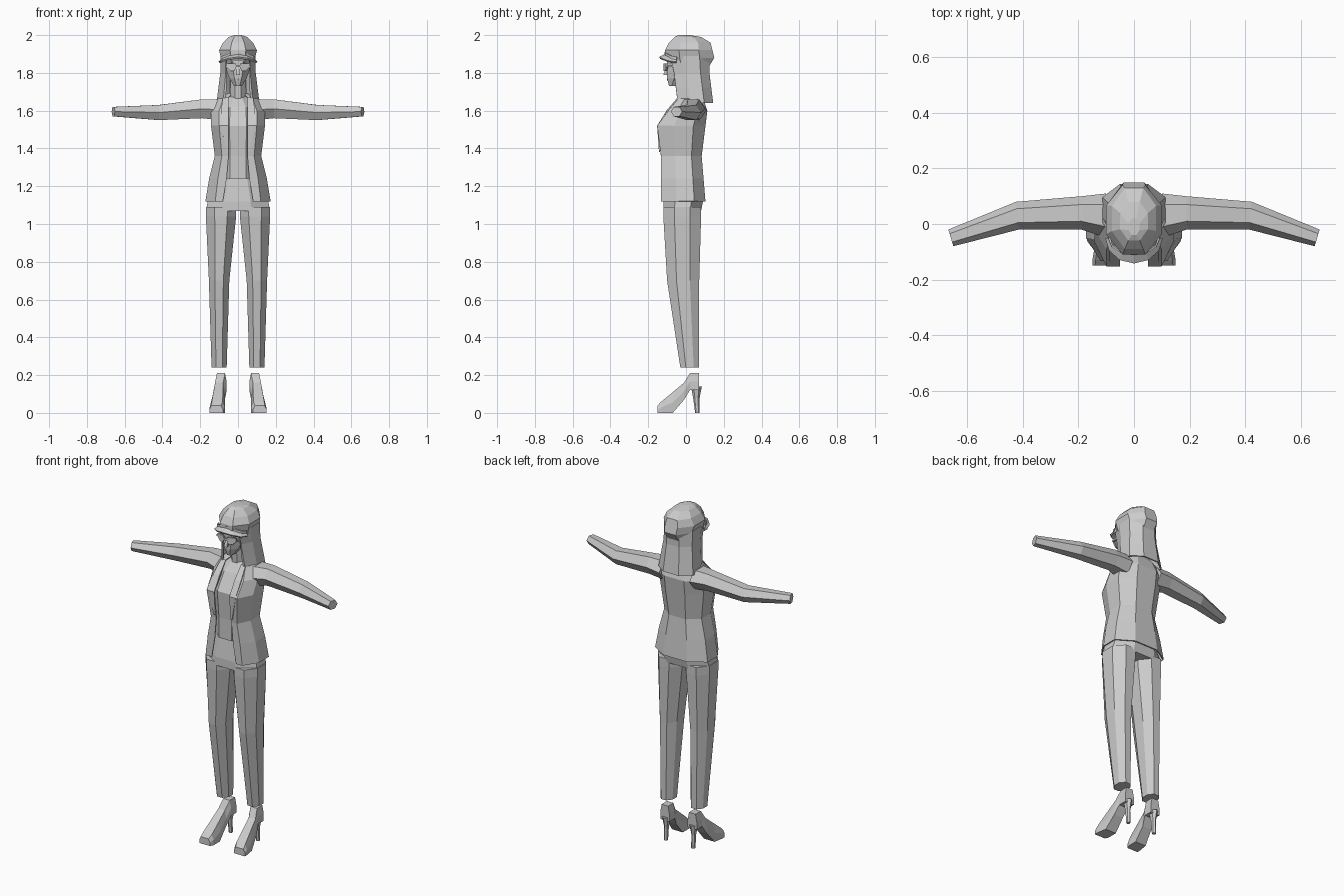
import bpy
import bmesh
import math

default_cube = bpy.data.objects.get("Cube")
if default_cube:
    bpy.data.objects.remove(default_cube, do_unlink=True)

grey = bpy.data.materials.new("plain grey")
grey.use_nodes = True
grey.diffuse_color = (.6, .6, .6, 1)
grey.node_tree.nodes["Principled BSDF"].inputs["Base Color"].default_value = grey.diffuse_color


def loft(name, rings, closed=True, mirror=False, thickness=0):
    """Bridge successive rings of points into one flat-shaded part."""
    bm = bmesh.new()
    rows = [[bm.verts.new(point) for point in ring] for ring in rings]
    count = len(rows[0])
    for lower, upper in zip(rows, rows[1:]):
        for i in range(count if closed else count - 1):
            j = (i + 1) % count
            bm.faces.new((lower[i], lower[j], upper[j], upper[i]))
    if closed:
        bm.faces.new(rows[0])
        bm.faces.new(rows[-1])
    bmesh.ops.recalc_face_normals(bm, faces=bm.faces)
    mesh = bpy.data.meshes.new(name)
    bm.to_mesh(mesh)
    bm.free()
    mesh.materials.append(grey)
    part = bpy.data.objects.new(name, mesh)
    bpy.context.collection.objects.link(part)
    if mirror:
        modifier = part.modifiers.new("Mirror", "MIRROR")
        modifier.use_clip = True
    if thickness:
        modifier = part.modifiers.new("Thickness", "SOLIDIFY")
        modifier.thickness = thickness
        modifier.offset = 0


def oval(z, width, front, back, x=0, sides=8):
    """Horizontal polygon given its half width and its front and back limits."""
    reach = 1 / math.cos(math.pi / sides)
    middle, depth = (front + back) / 2, (back - front) / 2
    angles = [math.tau * (i + .5) / sides for i in range(sides)]
    return [(x + width * reach * math.cos(a), middle + depth * reach * math.sin(a), z)
            for a in angles]


def wrap(z, width, front, back, opening):
    """Half section of a garment, from its front opening round to the spine."""
    depth = back - front
    return [(opening, front, z),
            (width * .7, front, z),
            (width, front + depth * .35, z),
            (width, front + depth * .75, z),
            (width * .45, back, z),
            (0, back, z)]


def sleeve_ring(x, front, back, low, high, slant=0):
    """Upright hexagon across the arm, leaning with the arm's bend."""
    points = []
    for i in range(6):
        a = math.tau * i / 6
        dy = (back - front) / 2 * math.cos(a)
        dz = (high - low) / math.sqrt(3) * math.sin(a)
        points.append((x + slant * dy, (front + back) / 2 + dy, (low + high) / 2 + dz))
    return points


def shoe_ring(y, low, high, inner, outer):
    """Upright shoe section with narrowed top corners."""
    inset = (outer - inner) / 7
    middle = (low + high) / 2
    return [(inner, y, low), (outer, y, low), (outer, y, middle),
            (outer - inset, y, high), (inner + inset, y, high), (inner, y, middle)]


def brow_arc(width, depth, height):
    """Arc over the brow that droops towards the temples."""
    points = []
    for step in range(7):
        a = math.pi * (1 + step / 6)
        droop = math.cos(a) ** 2 / 40
        points.append((width * math.cos(a), depth * math.sin(a) - .05, height - droop))
    return points


def lens_row(z, inner, outer):
    """Thin slice of one lens, swept back towards the temple."""
    front = -.12
    back = front + outer / 4
    return [(inner, front, z), (outer, back, z),
            (outer, back + .01, z), (inner, front + .01, z)]


# Trousers: pelvis and two tapered legs
loft("trouser_waist", [
    oval(z=1.26, width=.11, front=-.1, back=.06),
    oval(z=1.12, width=.16, front=-.12, back=.09),
    oval(z=1.07, width=.17, front=-.12, back=.08),
])
loft("trouser_legs", [
    oval(z=1.09, width=.08, front=-.12, back=.08, x=.09),
    oval(z=1.04, width=.08, front=-.12, back=.08, x=.09),
    oval(z=.7, width=.054, front=-.1, back=.07, x=.1),
    oval(z=.24, width=.04, front=-.03, back=.07, x=.1),
], mirror=True)

# Blouse under the jacket
loft("blouse", [
    oval(z=1.24, width=.1, front=-.12, back=.06),
    oval(z=1.36, width=.1, front=-.12, back=.06),
    oval(z=1.52, width=.11, front=-.13, back=.08),
    oval(z=1.62, width=.1, front=-.07, back=.09),
    oval(z=1.68, width=.04, front=-.02, back=.06),
])

# Jacket, open at the front
loft("jacket", [
    wrap(z=1.12, width=.17, front=-.13, back=.1, opening=.08),
    wrap(z=1.24, width=.15, front=-.13, back=.09, opening=.06),
    wrap(z=1.36, width=.12, front=-.13, back=.08, opening=.05),
    wrap(z=1.52, width=.14, front=-.15, back=.1, opening=.05),
    wrap(z=1.6, width=.14, front=-.09, back=.11, opening=.05),
    wrap(z=1.66, width=.11, front=-.04, back=.09, opening=.06),
    wrap(z=1.69, width=.05, front=0, back=.07, opening=.03),
], closed=False, mirror=True, thickness=.006)

# Lapels lying on the open edges
lapel_path = [(1.38, -.14, .01), (1.52, -.15, .04), (1.6, -.1, .04), (1.67, -.04, .03)]
loft("lapels", [[(.05, y, z), (.05 + width, y, z)] for z, y, width in lapel_path],
     closed=False, mirror=True, thickness=.006)

# Sleeves, cut off flat at the wrists
loft("sleeves", [
    sleeve_ring(x=.1, front=-.05, back=.11, low=1.55, high=1.66),
    sleeve_ring(x=.19, front=-.02, back=.1, low=1.56, high=1.66),
    sleeve_ring(x=.42, front=-.02, back=.08, low=1.55, high=1.63, slant=.1),
    sleeve_ring(x=.66, front=-.08, back=-.02, low=1.57, high=1.62, slant=.3),
], mirror=True)

# Heeled shoes
loft("shoes", [
    shoe_ring(y=-.15, low=0, high=.04, inner=.08, outer=.15),
    shoe_ring(y=-.13, low=0, high=.06, inner=.07, outer=.15),
    shoe_ring(y=-.07, low=0, high=.11, inner=.07, outer=.14),
    shoe_ring(y=-.01, low=.07, high=.16, inner=.07, outer=.13),
    shoe_ring(y=.02, low=.12, high=.21, inner=.06, outer=.12),
    shoe_ring(y=.07, low=.12, high=.21, inner=.06, outer=.12),
], mirror=True)
loft("shoe_heels", [
    oval(z=0, width=.01, front=.05, back=.07, x=.09, sides=6),
    oval(z=.08, width=.01, front=.04, back=.07, x=.09, sides=6),
    oval(z=.14, width=.02, front=.03, back=.08, x=.09, sides=6),
], mirror=True)

# Neck, head and facial features
loft("neck", [
    oval(z=1.62, width=.04, front=-.03, back=.06),
    oval(z=1.8, width=.04, front=-.04, back=.05),
])
loft("head", [
    oval(z=1.73, width=.02, front=-.09, back=-.04),
    oval(z=1.77, width=.045, front=-.1, back=.03),
    oval(z=1.81, width=.06, front=-.1, back=.08),
    oval(z=1.88, width=.07, front=-.1, back=.1),
])
loft("nose", [
    oval(z=1.79, width=.01, front=-.12, back=-.09, sides=4),
    oval(z=1.84, width=.006, front=-.1, back=-.09, sides=4),
])
loft("lips", [oval(z=z, width=.015, front=-.1, back=-.08, sides=6) for z in (1.76, 1.77)])

# Glasses: lenses, bridge and side arms
loft("glasses_lenses", [
    lens_row(z=1.81, inner=.02, outer=.04),
    lens_row(z=1.83, inner=.01, outer=.06),
    lens_row(z=1.85, inner=.01, outer=.06),
], mirror=True)
loft("glasses_bridge", [oval(z=z, width=.014, front=-.12, back=-.11, sides=4)
                        for z in (1.83, 1.84)])
loft("glasses_arms", [oval(z=z, width=.004, front=-.1, back=0, x=.066, sides=4)
                      for z in (1.83, 1.84)], mirror=True)

# Long hair, open around the face
loft("hair", [
    wrap(z=1.64, width=.11, front=-.04, back=.14, opening=.07),
    wrap(z=1.72, width=.1, front=-.05, back=.13, opening=.06),
    wrap(z=1.8, width=.09, front=-.06, back=.12, opening=.06),
    wrap(z=1.89, width=.09, front=-.08, back=.12, opening=.06),
], closed=False, mirror=True, thickness=.008)

# Soft cap with a curved visor
loft("cap_crown", [
    oval(z=1.83, width=.08, front=-.08, back=.12),
    oval(z=1.88, width=.09, front=-.11, back=.15),
    oval(z=1.92, width=.1, front=-.11, back=.14),
    oval(z=1.96, width=.08, front=-.09, back=.13),
    oval(z=1.99, width=.05, front=-.06, back=.08),
    oval(z=2, width=.02, front=-.04, back=.02),
])
loft("cap_visor", [brow_arc(width=.08, depth=.05, height=1.9),
                   brow_arc(width=.1, depth=.09, height=1.88)],
     closed=False, thickness=.01)
loft("cap_band", [brow_arc(width=.09, depth=.06, height=1.89),
                  brow_arc(width=.09, depth=.06, height=1.91)],
     closed=False, thickness=.006)
